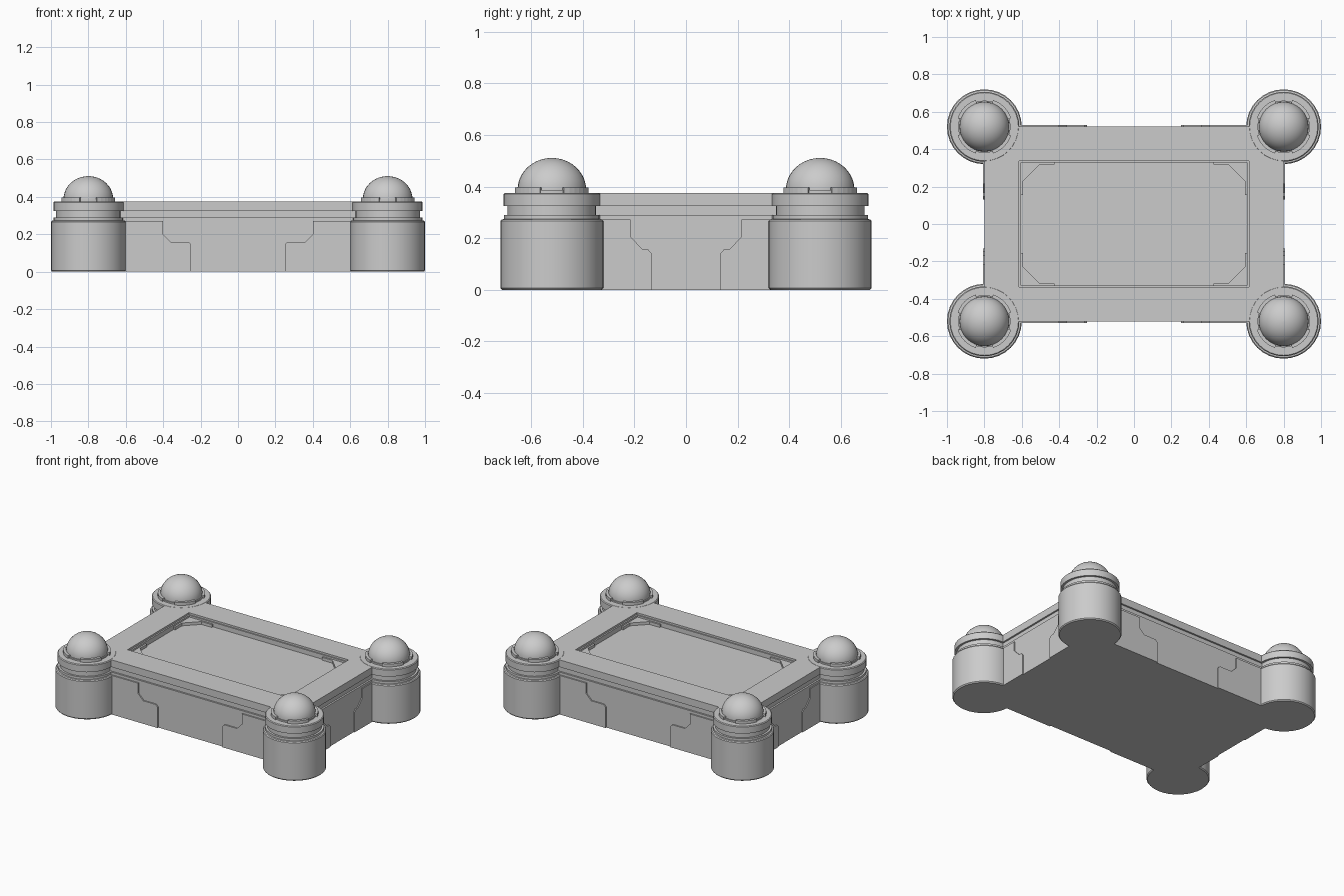
import bpy, bmesh
from math import sin, cos, pi, radians

if "Cube" in bpy.data.objects:
    bpy.data.objects.remove(bpy.data.objects["Cube"])

CX, CY = 0.8, 0.52   # tower centres, also the body half-size


def finish(name, bm, smooth=False):
    bmesh.ops.recalc_face_normals(bm, faces=bm.faces[:])
    me = bpy.data.meshes.new(name)
    bm.to_mesh(me)
    bm.free()
    ob = bpy.data.objects.new(name, me)
    bpy.context.collection.objects.link(ob)
    if smooth:
        bpy.ops.object.select_all(action='DESELECT')
        ob.select_set(True)
        bpy.context.view_layer.objects.active = ob
        bpy.ops.object.shade_smooth_by_angle(angle=radians(30))
    return ob


def loft(bm, rings):
    """Join closed rings of points and cap both ends."""
    loops = [[bm.verts.new(p) for p in r] for r in rings]
    n = len(loops[0])
    for a, b in zip(loops, loops[1:]):
        for i in range(n):
            bm.faces.new((a[i], a[(i + 1) % n], b[(i + 1) % n], b[i]))
    bm.faces.new(loops[0])
    bm.faces.new(loops[-1])


def lathe(name, profile, x, y, n=32):
    bm = bmesh.new()
    loft(bm, [[(x + r * cos(2 * pi * i / n), y + r * sin(2 * pi * i / n), z)
               for i in range(n)] for r, z in profile])
    return finish(name, bm, True)


def prism(name, base, offset):
    bm = bmesh.new()
    dx, dy, dz = offset
    loft(bm, [base, [(x + dx, y + dy, z + dz) for x, y, z in base]])
    return finish(name, bm)


# Body: stepped rectangle with side groove and sunken top panel
def rect(hx, hy, z):
    return [(-hx, -hy, z), (hx, -hy, z), (hx, hy, z), (-hx, hy, z)]


G = 0.012
bm = bmesh.new()
loft(bm, [rect(CX, CY, 0), rect(CX, CY, 0.29), rect(CX - G, CY - G, 0.29),
          rect(CX - G, CY - G, 0.325), rect(CX, CY, 0.325), rect(CX, CY, 0.375),
          rect(0.615, 0.338, 0.375), rect(0.615, 0.338, 0.362),
          rect(0.605, 0.33, 0.362), rect(0.605, 0.33, 0.33)])
finish("body", bm)

# Profiles of the repeated parts
tower = [(0.194, 0), (0.2, 0.007), (0.2, 0.266), (0.195, 0.272), (0.186, 0.274),
         (0.186, 0.29), (0.172, 0.29), (0.172, 0.325), (0.187, 0.325),
         (0.187, 0.371), (0.182, 0.376)]
dome = [(0.14, 0.37), (0.14, 0.386), (0.133, 0.386)]
dome += [(0.133 * cos(t * pi / 20), 0.388 + 0.123 * sin(t * pi / 20)) for t in range(10)]
dome += [(0.002, 0.511)]
front_plate = [(0.68, 0), (0.25, 0), (0.25, 0.145), (0.265, 0.16), (0.36, 0.16),
               (0.40, 0.20), (0.40, 0.272), (0.68, 0.272)]
side_plate = [(0.42, 0), (0.132, 0), (0.132, 0.14), (0.148, 0.157), (0.168, 0.157),
              (0.215, 0.205), (0.215, 0.272), (0.42, 0.272)]
bracket = [(0.605, 0.33), (0.425, 0.33), (0.425, 0.318), (0.505, 0.318),
           (0.593, 0.23), (0.593, 0.155), (0.605, 0.155)]

for sx in (-1, 1):
    for sy in (-1, 1):
        tag = ("left" if sx < 0 else "right") + ("_front" if sy < 0 else "_back")
        x, y = sx * CX, sy * CY
        # Corner tower and dome
        lathe("tower_" + tag, tower, x, y)
        lathe("dome_" + tag, dome, x, y)
        # Clamp segments around the dome base
        for k in range(4):
            arc = [radians(90 * k + 18 + 9 * i) for i in range(7)]
            pts = [(x + 0.15 * cos(a), y + 0.15 * sin(a), 0.37) for a in arc]
            pts += [(x + 0.12 * cos(a), y + 0.12 * sin(a), 0.37) for a in reversed(arc)]
            prism("dome_clamp_%s_%d" % (tag, k), pts, (0, 0, 0.026))
        # Armour plates on the long and short walls
        prism("long_wall_plate_" + tag,
              [(sx * u, sy * (CY - 0.005), z) for u, z in front_plate], (0, sy * 0.014, 0))
        prism("short_wall_plate_" + tag,
              [(sx * (CX - 0.005), sy * u, z) for u, z in side_plate], (sx * 0.012, 0, 0))
        # Corner bracket in the sunken panel
        prism("panel_bracket_" + tag,
              [(sx * u, sy * v, 0.325) for u, v in bracket], (0, 0, 0.025))
